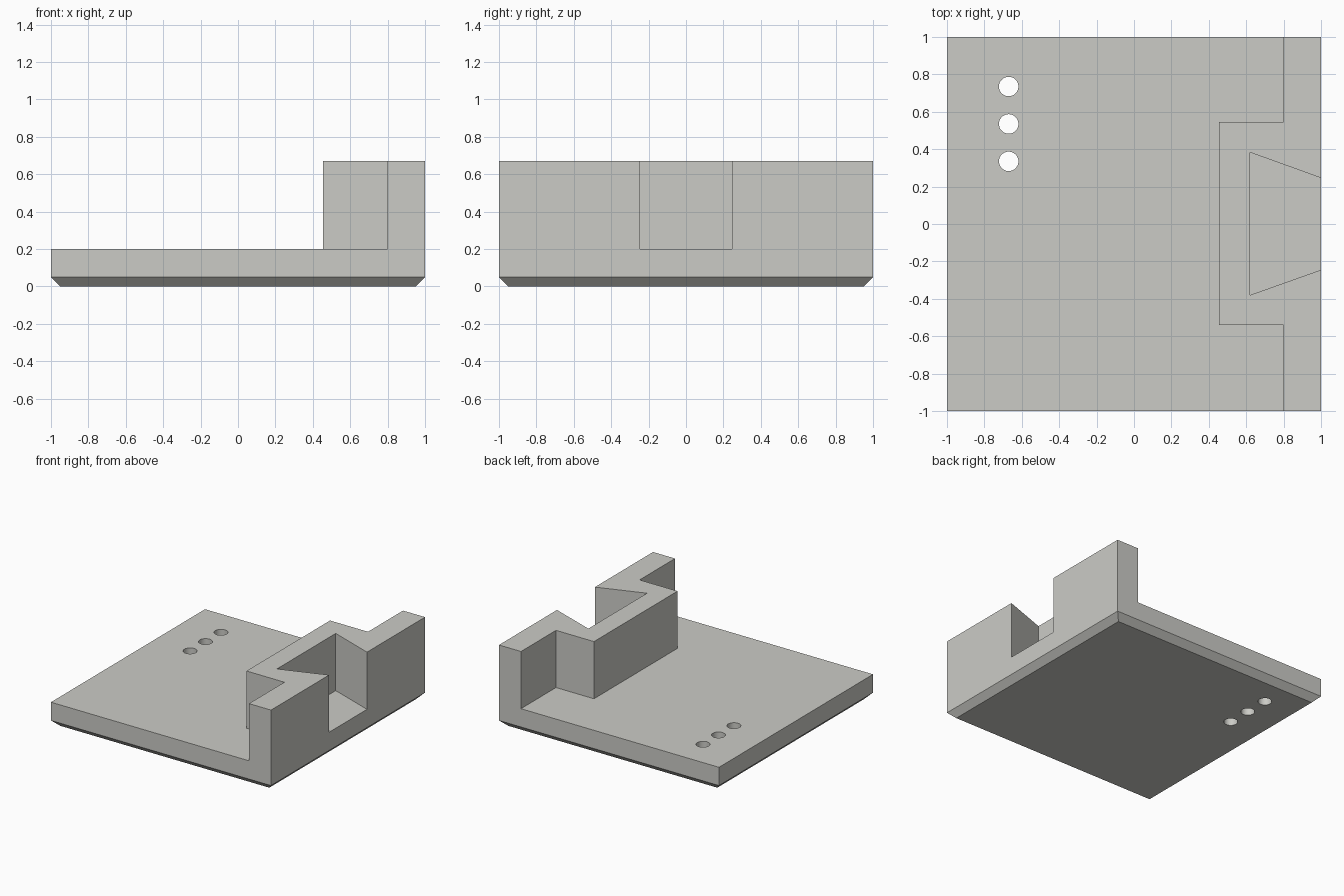
import bpy, bmesh, math

if "Cube" in bpy.data.objects:
    bpy.data.objects.remove(bpy.data.objects["Cube"])

grey = bpy.data.materials.new("light_grey")
grey.diffuse_color = (0.6, 0.6, 0.565, 1)
grey.use_nodes = True
grey.node_tree.nodes["Principled BSDF"].inputs["Base Color"].default_value = grey.diffuse_color


def prism(name, profile, z0, z1, inset=None):
    """Extrude an xy outline from z0 to z1; optional chamfer round the bottom."""
    bm = bmesh.new()
    rings = [[bm.verts.new((x, y, z)) for x, y in profile] for z in (z0, z1)]
    if inset:
        for v in rings[0]:
            v.co.z += inset
        k = 1 - inset
        rings.insert(0, [bm.verts.new((x * k, y * k, z0)) for x, y in profile])
    n = len(profile)
    bm.faces.new(rings[0][::-1])
    bm.faces.new(rings[-1])
    for a, b in zip(rings, rings[1:]):
        for i in range(n):
            j = (i + 1) % n
            bm.faces.new((a[i], a[j], b[j], b[i]))
    bmesh.ops.recalc_face_normals(bm, faces=bm.faces)
    me = bpy.data.meshes.new(name)
    bm.to_mesh(me)
    bm.free()
    me.materials.append(grey)
    ob = bpy.data.objects.new(name, me)
    bpy.context.collection.objects.link(ob)
    return ob


def cut(target, cutter):
    """Subtract the cutter and remove it."""
    mod = target.modifiers.new("cut", 'BOOLEAN')
    mod.operation = 'DIFFERENCE'
    mod.solver = 'EXACT'
    mod.object = cutter
    bpy.context.view_layer.objects.active = target
    bpy.ops.object.modifier_apply(modifier=mod.name)
    bpy.data.objects.remove(cutter)


FLOOR, TOP = 0.2, 0.67

# Full block with a chamfered underside
base = prism("base_with_wall", [(-1, -1), (1, -1), (1, 1), (-1, 1)], 0, TOP, 0.05)

# Clear the plate, leaving the stepped wall
cut(base, prism("plate_cutter", [
    (-1.2, -1.2), (0.8, -1.2), (0.8, -0.54), (0.455, -0.54),
    (0.455, 0.545), (0.8, 0.545), (0.8, 1.2), (-1.2, 1.2)], FLOOR, 1))

# Dovetail slot, open to the right
cut(base, prism("dovetail_cutter", [
    (0.62, -0.38), (1.2, -0.174), (1.2, 0.174), (0.62, 0.383)], FLOOR, 1))

# Row of three through holes
for y in (0.335, 0.535, 0.735):
    circle = [(-0.67 + 0.052 * math.cos(i * math.tau / 48),
               y + 0.052 * math.sin(i * math.tau / 48)) for i in range(48)]
    cut(base, prism("hole_cutter", circle, -0.2, 0.5))

# Smooth hole walls, sharp edges elsewhere
bpy.ops.object.select_all(action='DESELECT')
base.select_set(True)
bpy.context.view_layer.objects.active = base
bpy.ops.object.shade_smooth_by_angle(angle=math.radians(30))
